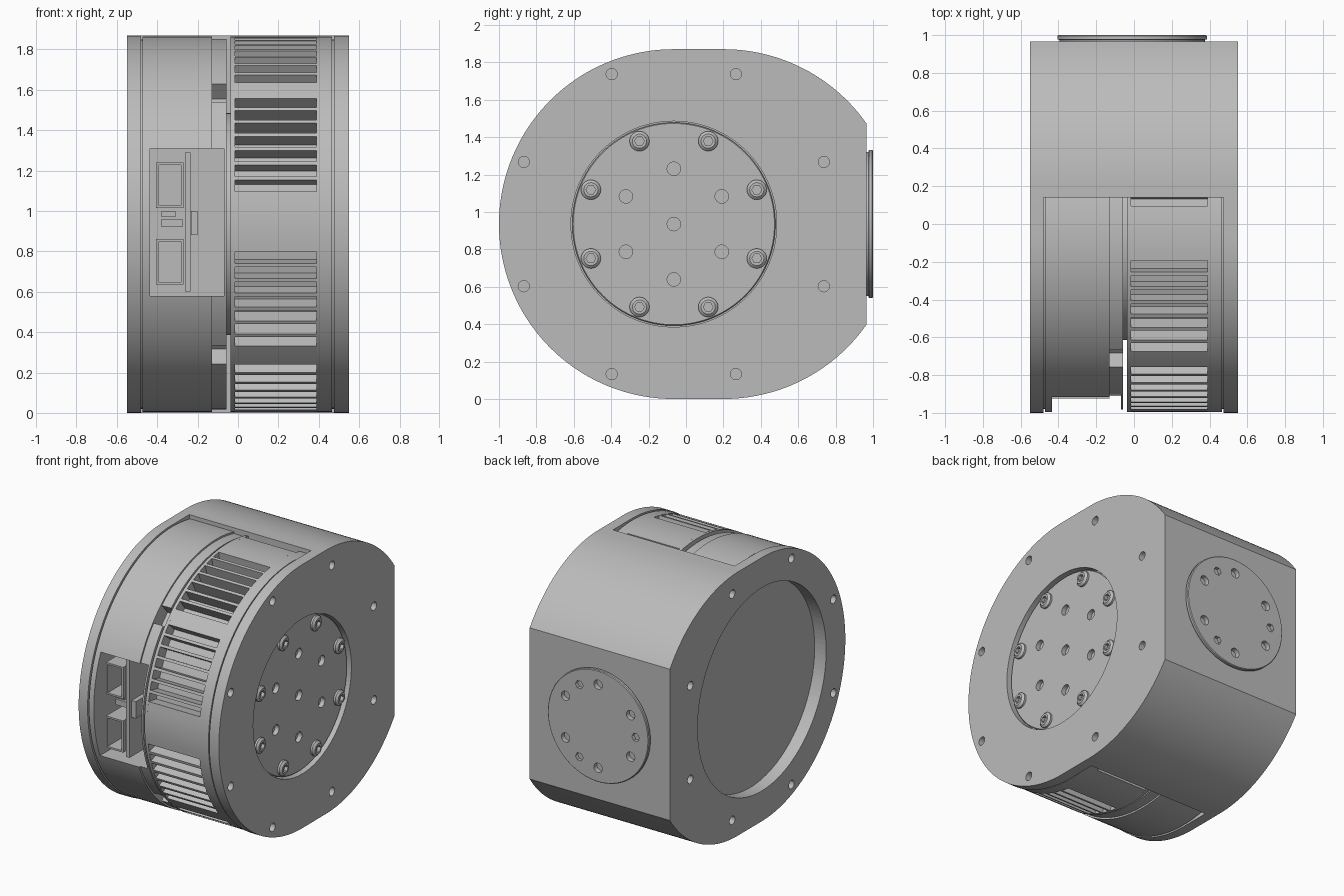
import bpy, bmesh
from math import sin, cos, pi, radians, asin, sqrt

cube = bpy.data.objects.get("Cube")
if cube:
    bpy.data.objects.remove(cube)

CY, CZ, R = -0.065, 0.935, 0.935   # main axis and housing radius
SEG = 128

grey = bpy.data.materials.new("machined grey")
grey.use_nodes = True
grey.diffuse_color = (0.5, 0.5, 0.5, 1)
grey.node_tree.nodes["Principled BSDF"].inputs["Base Color"].default_value = (0.5, 0.5, 0.5, 1)


def circle(u, v, r, n=SEG, start=0.0):
    return [(u + r * cos(start + 2 * pi * i / n), v + r * sin(start + 2 * pi * i / n)) for i in range(n)]


def ring_points(u, v, r, n, start):
    return circle(u, v, r, n, radians(start))


def prism(bm, pts, a0, a1, axis="x"):
    """Extrude a flat outline along x or y."""
    place = (lambda a, u, v: (a, u, v)) if axis == "x" else (lambda a, u, v: (u, a, v))
    lo = [bm.verts.new(place(a0, *p)) for p in pts]
    hi = [bm.verts.new(place(a1, *p)) for p in pts]
    bm.faces.new(lo)
    bm.faces.new(hi[::-1])
    for i in range(len(pts)):
        j = (i + 1) % len(pts)
        bm.faces.new((lo[i], hi[i], hi[j], lo[j]))


def lathe(bm, profile, u, v, axis="x", n=SEG):
    """Turn (position, radius) pairs about an axis and cap the ends."""
    place = (lambda a, p: (a, *p)) if axis == "x" else (lambda a, p: (p[0], a, p[1]))
    rings = [[bm.verts.new(place(a, p)) for p in circle(u, v, r, n)] for a, r in profile]
    bm.faces.new(rings[0])
    bm.faces.new(rings[-1][::-1])
    for lo, hi in zip(rings, rings[1:]):
        for i in range(n):
            j = (i + 1) % n
            bm.faces.new((lo[i], hi[i], hi[j], lo[j]))


def box(bm, x0, x1, y0, y1, z0, z1):
    prism(bm, [(y0, z0), (y1, z0), (y1, z1), (y0, z1)], x0, x1)


def finish(name, bm, cutter=None):
    """Turn a bmesh into an object, subtracting an optional cutter bmesh."""
    def make(label, b):
        bmesh.ops.recalc_face_normals(b, faces=b.faces)
        me = bpy.data.meshes.new(label)
        b.to_mesh(me)
        b.free()
        me.materials.append(grey)
        ob = bpy.data.objects.new(label, me)
        bpy.context.collection.objects.link(ob)
        return ob
    ob = make(name, bm)
    if cutter:
        cut = make(name + "_cutter", cutter)
        mod = ob.modifiers.new("cut", "BOOLEAN")
        mod.object, mod.operation, mod.solver = cut, "DIFFERENCE", "EXACT"
        deps = bpy.context.evaluated_depsgraph_get()
        me = bpy.data.meshes.new_from_object(ob.evaluated_get(deps))
        ob.modifiers.clear()
        ob.data = me
        bpy.data.objects.remove(cut)
    bpy.ops.object.select_all(action="DESELECT")
    ob.select_set(True)
    bpy.context.view_layer.objects.active = ob
    bpy.ops.object.shade_smooth_by_angle(angle=radians(25))
    return ob


# Housing: rounded outline with a flat back, opened at the front between two plates
back_y, rear_cy = 0.966, 0.2
end = asin(sqrt(R * R - (back_y - rear_cy) ** 2) / R)
outline = [(CY + R * cos(t), CZ + R * sin(t)) for t in [pi / 2 + pi * i / 96 for i in range(97)]]
outline += [(rear_cy + R * cos(t), CZ + R * sin(t))
            for t in [-pi / 2 + (pi / 2 - end) * i / 36 for i in range(37)]]
outline += [(rear_cy + R * cos(t), CZ + R * sin(t))
            for t in [end + (pi / 2 - end) * i / 36 for i in range(37)]]
bm, cut = bmesh.new(), bmesh.new()
prism(bm, outline, -0.55, 0.55)
box(cut, -0.48, 0.475, -1.2, 0.14, -0.2, 2.1)
housing = finish("housing_blank", bm, cut)
bm = bmesh.new()
bm.from_mesh(housing.data)
bpy.data.objects.remove(housing)
cut = bmesh.new()
prism(cut, circle(CY, CZ, 0.55), 0.44, 0.6)
prism(cut, circle(CY, CZ, 0.72), -0.6, -0.46)
for p in ring_points(CY, CZ, 0.868, 8, 22.5):
    for a, b in ((0.485, 0.6), (-0.6, -0.485)):
        prism(cut, circle(*p, 0.03, 20), a, b)
finish("housing", bm, cut)


# Outline of a disc whose rim is notched over angle ranges measured from the front
def notched(r_out, r_in, notches):
    pts = []
    stops = sorted(notches)
    at = -180.0
    for a, b in stops + [(180.0, 180.0)]:
        n = max(1, int((a - at) / 3))
        pts += [(r_out, at + (a - at) * i / n) for i in range(n + (a < 180))]
        if a < 180:
            pts += [(r_in, a), (r_in, (a + b) / 2), (r_in, b)]
        at = b
    return [(CY - r * cos(radians(t)), CZ + r * sin(radians(t))) for r, t in pts]


# Electronics drum with a pocket for sockets
def pocket():
    b = bmesh.new()
    box(b, -0.435, -0.07, -1.2, -0.66, 0.58, 1.31)
    return b


bm, cut = bmesh.new(), pocket()
lathe(bm, [(-0.49, 0.915), (-0.472, 0.915), (-0.472, 0.93), (-0.13, 0.93)], CY, CZ)
prism(cut, circle(CY, CZ, 0.72), -0.6, -0.46)
finish("electronics_drum", bm, cut)

bm = bmesh.new()
prism(bm, notched(0.918, 0.82, [(-49, -41), (41, 49)]), -0.13, -0.057)
finish("drum_collar", bm, pocket())

# Hub bridging the narrow gap
bm = bmesh.new()
lathe(bm, [(-0.07, 0.55), (-0.02, 0.55)], CY, CZ)
finish("hub", bm)

# Finned motor body: groups of grooves between plain pads
grooves = []
for a, b in ((10, 42), (49, 82), (100, 132), (-40.5, -8.5), (-82, -48.5), (-132, -100)):
    pitch = (b - a + 1.2) / 7
    grooves += [(a + pitch * i, a + pitch * (i + 1) - 1.2) for i in range(7)]
bm = bmesh.new()
prism(bm, notched(0.93, 0.84, grooves), -0.015, 0.388)
finish("cooling_fins", bm)
bm = bmesh.new()
lathe(bm, [(-0.037, 0.93), (-0.015, 0.93)], CY, CZ)
lathe(bm, [(0.388, 0.93), (0.465, 0.93), (0.465, 0.915), (0.49, 0.915)], CY, CZ)
finish("motor_flanges", bm)

# Output disc with bolt holes
bm, cut = bmesh.new(), bmesh.new()
lathe(bm, [(0.42, 0.543), (0.517, 0.543), (0.522, 0.538)], CY, CZ)
for p in ring_points(CY, CZ, 0.296, 6, 30) + [(CY, CZ)]:
    prism(cut, circle(*p, 0.036, 24), 0.46, 0.6)
finish("output_disc", bm, cut)

# Socket-head screws on the disc
bm, cut = bmesh.new(), bmesh.new()
for p in ring_points(CY, CZ, 0.48, 8, 22.5):
    lathe(bm, [(0.50, 0.053), (0.535, 0.053), (0.548, 0.038)], *p, n=28)
    prism(cut, circle(*p, 0.026, 6), 0.525, 0.6)
finish("disc_screws", bm, cut)

# Rear mounting cap with round holes and hex sockets
bm, cut = bmesh.new(), bmesh.new()
cap_x = -0.01
lathe(bm, [(0.95, 0.385), (0.975, 0.385), (0.978, 0.396), (0.995, 0.396), (1.0, 0.391)], cap_x, CZ, "y")
for p in ring_points(cap_x, CZ, 0.295, 6, 30):
    prism(cut, circle(*p, 0.033, 24), 0.96, 1.1, "y")
for p in ring_points(cap_x, CZ, 0.295, 3, 60):
    prism(cut, circle(*p, 0.03, 6), 0.975, 1.1, "y")
finish("rear_cap", bm, cut)

# Two pairs of open sockets, with a keyed step on the inner ones
bm, cut = bmesh.new(), bmesh.new()
front = -0.9
for z0 in (0.635, 1.015):
    z1 = z0 + 0.225
    box(bm, -0.405, -0.27, front, -0.65, z0, z1)
    box(cut, -0.392, -0.283, -1, -0.72, z0 + 0.012, z1 - 0.012)
    box(bm, -0.225, -0.085, front, -0.65, z0, z1)
    box(cut, -0.212, -0.122, -1, -0.72, z0 + 0.015, z1 - 0.015)
    box(cut, -0.13, -0.098, -1, -0.74, z0 + 0.065, z1 - 0.065)
finish("sockets", bm, cut)

# Circuit board edge and small connectors between the sockets
bm = bmesh.new()
box(bm, -0.262, -0.235, -0.88, -0.65, 0.6, 1.29)
box(bm, -0.38, -0.275, -0.83, -0.65, 0.92, 0.96)
box(bm, -0.38, -0.31, -0.83, -0.65, 0.97, 1.0)
box(bm, -0.232, -0.2, -0.86, -0.65, 0.88, 1.0)
finish("circuit_board", bm)
